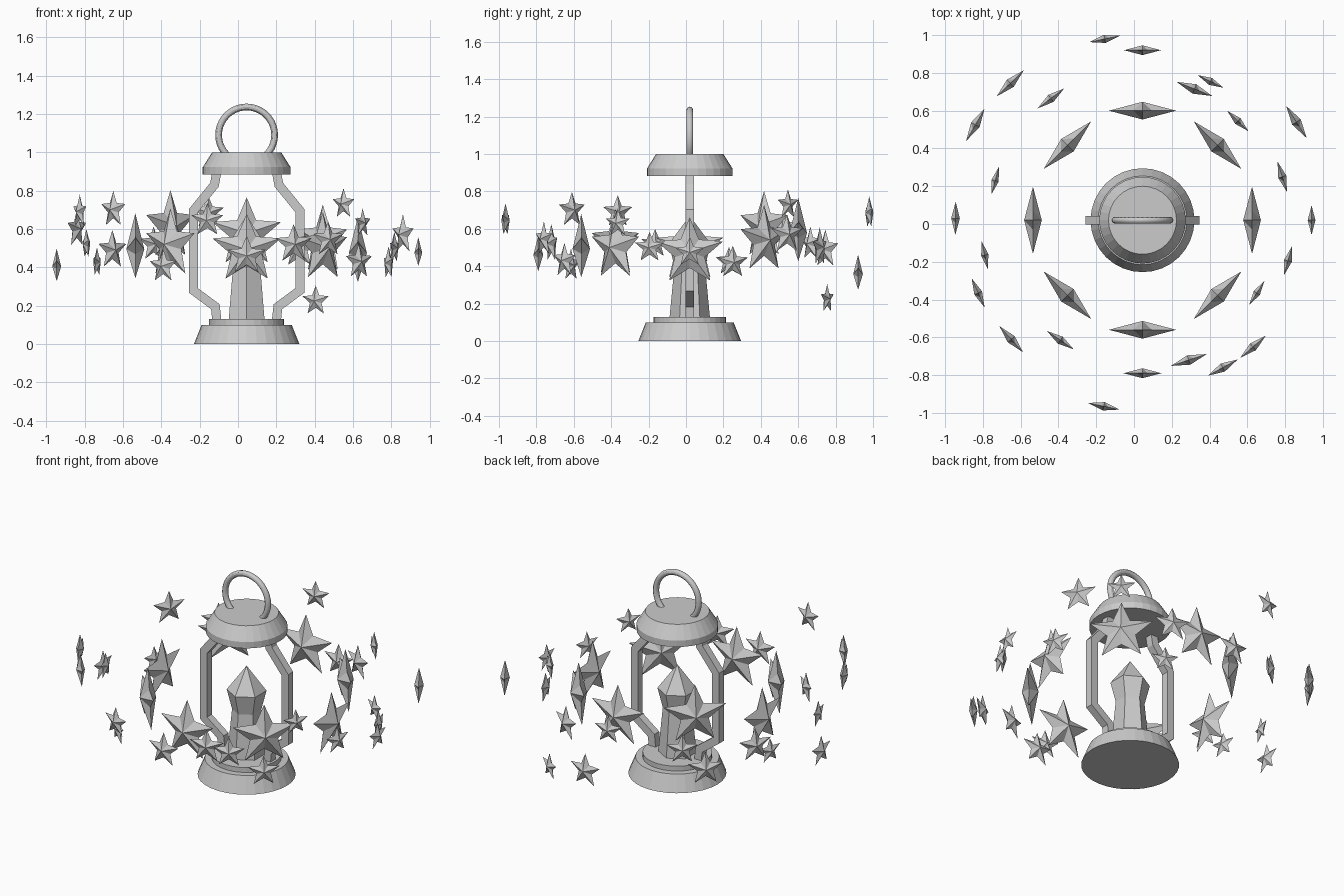
import bpy, bmesh, math
from mathutils import Vector, Matrix

if "Cube" in bpy.data.objects:
    bpy.data.objects.remove(bpy.data.objects["Cube"])

CX, CY = 0.045, 0.02  # lantern axis


def finish(bm, name):
    bmesh.ops.recalc_face_normals(bm, faces=bm.faces)
    me = bpy.data.meshes.new(name)
    bm.to_mesh(me)
    bm.free()
    ob = bpy.data.objects.new(name, me)
    bpy.context.collection.objects.link(ob)
    return ob


def lathe(name, profile, sides, turn=0.0):
    """Closed solid of stacked polygon rings; radius 0 makes a tip."""
    bm = bmesh.new()
    rings = []
    for r, z in profile:
        n = sides if r > 0 else 1
        rings.append([bm.verts.new((CX + r * math.cos(turn + math.tau * i / sides),
                                    CY + r * math.sin(turn + math.tau * i / sides), z))
                      for i in range(n)])
    for a, b in zip(rings, rings[1:]):
        for i in range(sides):
            j = (i + 1) % sides
            if len(b) == 1:
                bm.faces.new((a[i], a[j], b[0]))
            else:
                bm.faces.new((a[i], a[j], b[j], b[i]))
    for ring in (rings[0], rings[-1]):
        if len(ring) > 1:
            bm.faces.new(ring)
    return finish(bm, name)


def bar(name, path, half, side):
    """Square bar swept along an xz path with mitred corners."""
    pts = [Vector(p) for p in path]
    bm = bmesh.new()
    rings = []
    for i, p in enumerate(pts):
        d0 = (p - pts[i - 1]).normalized() if i else (pts[1] - p).normalized()
        d1 = (pts[i + 1] - p).normalized() if i < len(pts) - 1 else d0
        n0, n1 = Vector((-d0.y, d0.x)), Vector((-d1.y, d1.x))
        m = (n0 + n1).normalized()
        off = m * (half / m.dot(n0))
        rings.append([bm.verts.new((CX + side * (p.x + s * off.x), CY + t * half, p.y + s * off.y))
                      for s, t in ((1, 1), (1, -1), (-1, -1), (-1, 1))])
    for a, b in zip(rings, rings[1:]):
        for i in range(4):
            j = (i + 1) % 4
            bm.faces.new((a[i], a[j], b[j], b[i]))
    bm.faces.new(rings[0])
    bm.faces.new(rings[-1])
    return finish(bm, name)


def star(name, x, y, z, r):
    """Faceted five-pointed star facing the lantern axis."""
    bm = bmesh.new()
    rim = []
    for i in range(10):
        rad = r if i % 2 == 0 else r * 0.45
        a = math.pi / 2 + i * math.pi / 5
        rim.append(bm.verts.new((0, rad * math.cos(a), rad * math.sin(a))))
    tips = [bm.verts.new((s * r * 0.25, 0, 0)) for s in (1, -1)]
    for i in range(10):
        for t in tips:
            bm.faces.new((rim[i], rim[(i + 1) % 10], t))
    ang = math.atan2(y - CY, x - CX)
    bm.transform(Matrix.Translation((x, y, z)) @ Matrix.Rotation(ang, 4, 'Z'))
    return finish(bm, name)


# Lantern body
lathe("base", [(0.275, 0), (0.235, 0.10)], 32)
lathe("base_step", [(0.195, 0.095), (0.195, 0.13)], 32)
lathe("cap", [(0.229, 0.883), (0.229, 0.922), (0.18, 1.0)], 32)
lathe("crystal", [(0.108, 0.125), (0.082, 0.40), (0.112, 0.52), (0, 0.67)], 6, math.pi / 6)

# Side bars
path = [(0.155, 0.12), (0.163, 0.195), (0.278, 0.28), (0.278, 0.695), (0.168, 0.83), (0.155, 0.90)]
for side, label in ((-1, "left"), (1, "right")):
    bar("side_bar_" + label, path, 0.0235, side)

# Carrying ring
bpy.ops.mesh.primitive_torus_add(major_radius=0.146, minor_radius=0.0175, major_segments=40,
                                 minor_segments=12, location=(CX, CY, 1.09),
                                 rotation=(math.pi / 2, 0, 0))
bpy.context.object.name = "carry_ring"
bpy.ops.object.shade_smooth_by_angle()

# Inner circle of eight large stars, counter-clockwise from the right
heights = [0.475, 0.54, 0.578, 0.615, 0.495, 0.52, 0.493, 0.50]
for i, z in enumerate(heights):
    a = i * math.pi / 4
    d = 0.58 if i % 2 == 0 else 0.562
    star(f"large_star_{i + 1}", CX + d * math.cos(a), CY + d * math.sin(a), z, 0.187)

# Scattered outer stars: x, y, z, radius
small = [
    (-.155, .98, .685, .088), (.045, .92, .358, .103), (-.655, .745, .49, .105),
    (-.44, .665, .52, .093), (-.84, .525, .60, .103), (-.735, .23, .425, .078),
    (-.945, .03, .405, .092), (-.79, -.165, .52, .079), (-.825, -.365, .69, .089),
    (-.65, -.61, .70, .098), (-.39, -.615, .405, .09), (-.16, -.965, .645, .09),
    (.045, -.79, .46, .105), (.29, -.72, .52, .105), (.47, -.76, .545, .095),
    (.63, -.65, .43, .095), (.65, -.365, .63, .078), (.815, -.195, .50, .084),
    (.94, .02, .475, .082), (.785, .25, .42, .089), (.86, .54, .57, .107),
    (.55, .545, .73, .082), (.405, .755, .225, .08), (.32, .715, .50, .107),
]
for i, s in enumerate(small):
    star(f"small_star_{i + 1}", *s)
